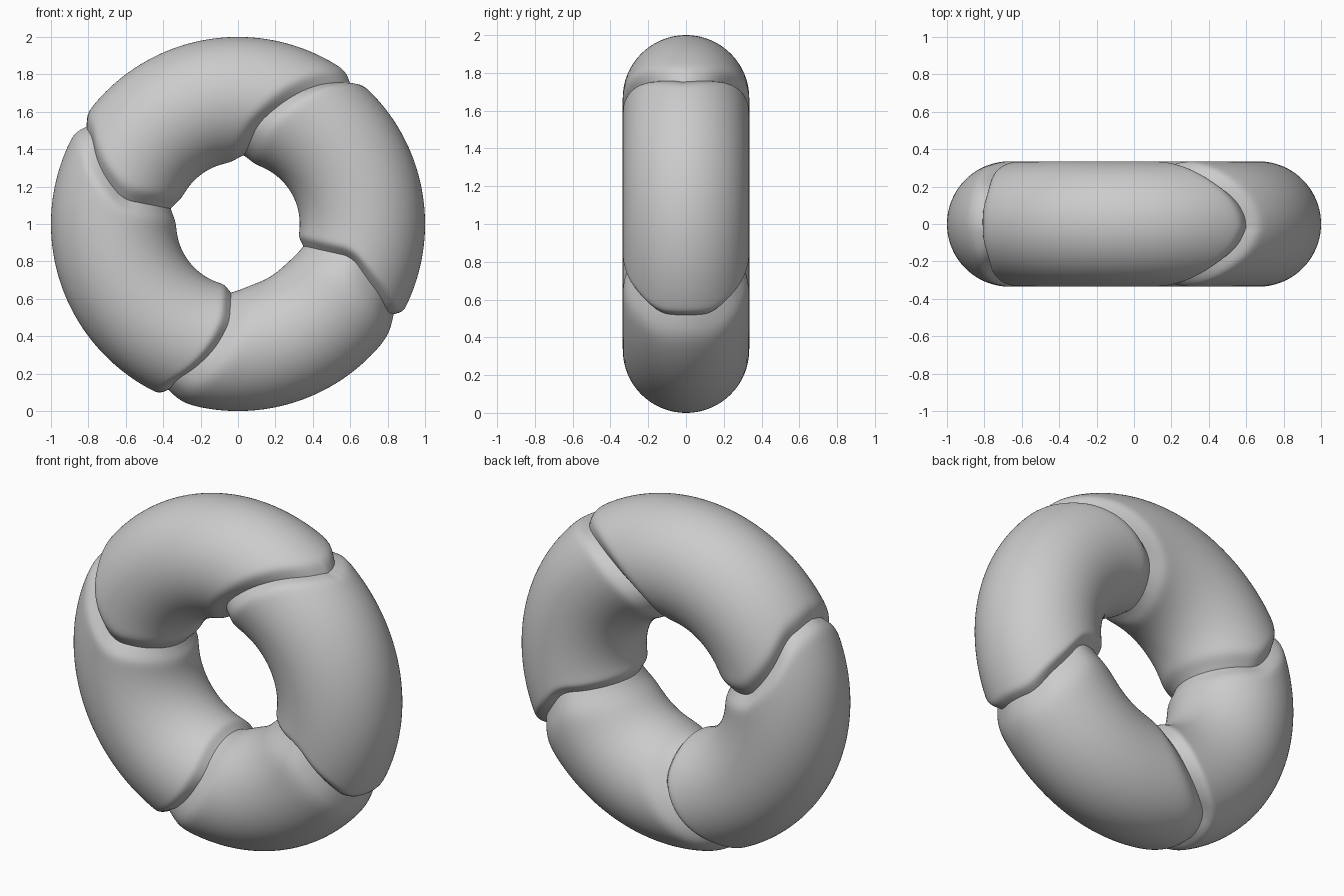
import bpy, bmesh
from math import sin, cos, pi, radians, exp

if "Cube" in bpy.data.objects:
    bpy.data.objects.remove(bpy.data.objects["Cube"])

R, T = 0.665, 0.335      # ring radius, tube radius
NV, NS = 112, 64         # steps round the tube, steps per segment
# Seam paths: (tube angle from the outer rim, ring angle), anticlockwise order,
# then dent width on the anticlockwise and clockwise sides, and depth
seams = [
    ([(0, -30), (28, -30.5), (73, -23), (98, -16), (180, -19)], 0.03, 0.09, 0.055),
    ([(0, 51), (25, 54), (56, 62), (93, 72), (117, 79), (180, 86)], 0.05, 0.05, 0.055),
    ([(0, 147), (35, 149), (64, 158), (99, 168), (180, 167)], 0.05, 0.05, 0.055),
    ([(0, 247), (40, 248.5), (91, 260), (120, 265), (180, 264)], 0.08, 0.03, 0.055),
]


def lerp(path, v):
    v = abs(v)
    if v > 180:
        v = 360 - v
    for (a, p), (b, q) in zip(path, path[1:]):
        if v <= b:
            return p + (q - p) * (v - a) / (b - a)
    return path[-1][1]


def seam_angle(path, v):
    # Averaged so that the seam bends softly
    return radians(sum(lerp(path, v + k * 3) for k in range(-3, 4)) / 7)


def dent(s, width):
    # Steep at the seam, fading into the full tube
    x = s / width
    return exp(-x * x) * 0.65 + exp(-2.5 * x) * 0.35


# Ring body: torus whose columns follow the seams, pinched in at each seam
bm = bmesh.new()
cols = []
for i, (path, w_ccw, _, depth) in enumerate(seams):
    nxt, _, w_cw, depth2 = seams[(i + 1) % 4]
    wrap = 2 * pi if i == 3 else 0
    for k in range(NS):
        t = k / NS
        f = 0.3 * t + 0.7 * (1 - cos(pi * t)) / 2
        col = []
        for j in range(NV):
            vd = 360 * j / NV
            v = radians(vd)
            a0, a1 = seam_angle(path, vd), seam_angle(nxt, vd) + wrap
            a = a0 + (a1 - a0) * f
            rr = R + T * cos(v)
            d = depth * dent((a - a0) * rr, w_ccw) + depth2 * dent((a1 - a) * rr, w_cw)
            d *= 0.7 + 0.3 * sin(v) ** 2
            r = R + (T - d) * cos(v)
            col.append(bm.verts.new((r * cos(a), (T - d) * sin(v), 1 + r * sin(a))))
        cols.append(col)
for i, c in enumerate(cols):
    n = cols[(i + 1) % len(cols)]
    for j in range(NV):
        m = (j + 1) % NV
        bm.faces.new((c[j], n[j], n[m], c[m])).smooth = True
bmesh.ops.recalc_face_normals(bm, faces=bm.faces)

mesh = bpy.data.meshes.new("ring_body")
bm.to_mesh(mesh)
bm.free()
ring = bpy.data.objects.new("ring_body", mesh)
bpy.context.collection.objects.link(ring)
bpy.context.view_layer.objects.active = ring
ring.select_set(True)
bpy.ops.object.shade_smooth_by_angle(angle=radians(40))
